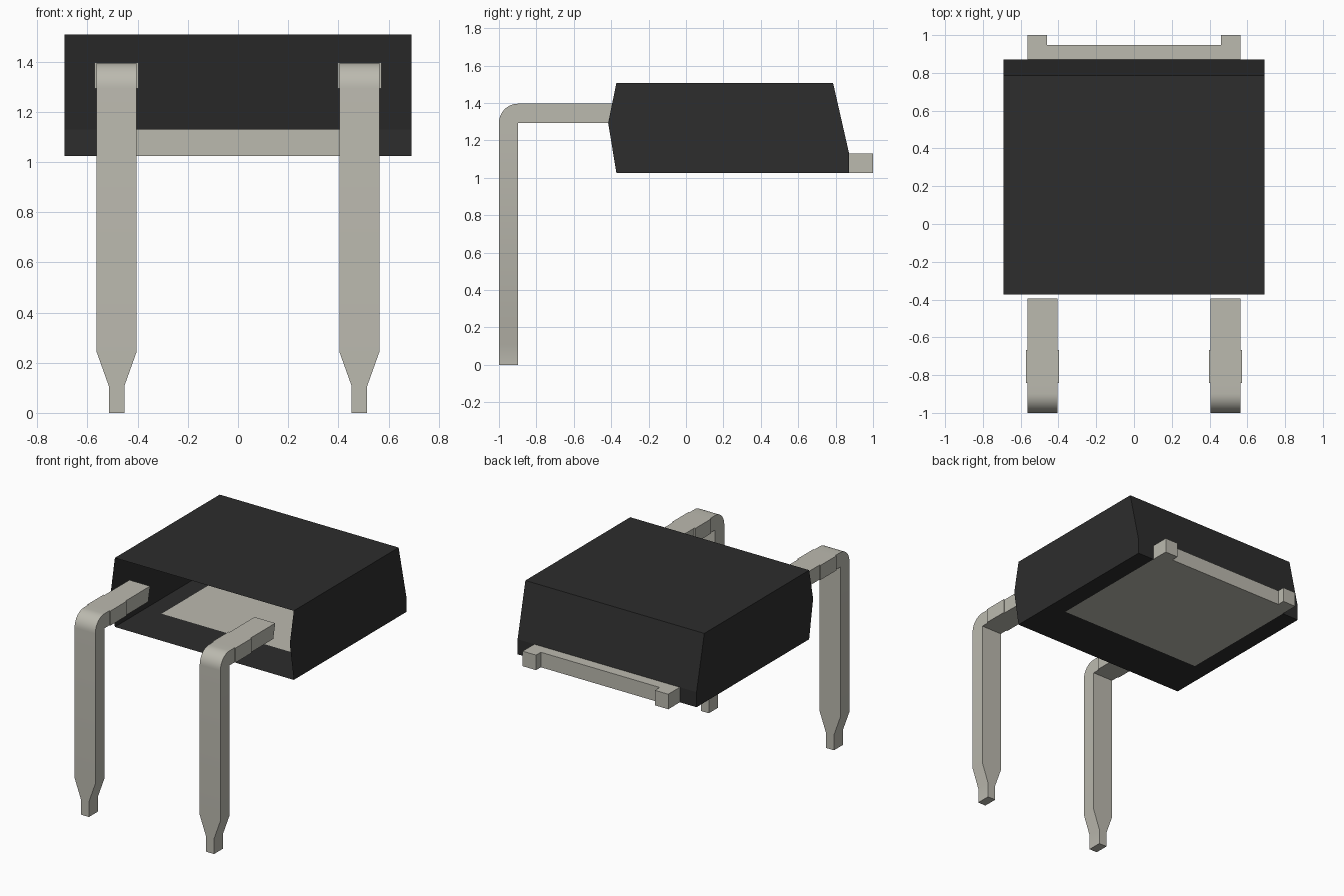
import bpy, bmesh, math

cube = bpy.data.objects.get("Cube")
if cube:
    bpy.data.objects.remove(cube, do_unlink=True)


def material(name, rgb):
    m = bpy.data.materials.new(name)
    m.diffuse_color = (*rgb, 1)
    m.use_nodes = True
    bsdf = m.node_tree.nodes["Principled BSDF"]
    bsdf.inputs["Base Color"].default_value = (*rgb, 1)
    bsdf.inputs["Roughness"].default_value = 0.6
    return m


BLACK = material("black_plastic", (0.026, 0.026, 0.026))
METAL = material("tinned_metal", (0.50, 0.49, 0.43))


def finish(name, bm, mats):
    bmesh.ops.recalc_face_normals(bm, faces=bm.faces)
    me = bpy.data.meshes.new(name)
    bm.to_mesh(me)
    bm.free()
    for m in mats:
        me.materials.append(m)
    ob = bpy.data.objects.new(name, me)
    bpy.context.collection.objects.link(ob)
    return ob


def prism(start, end):
    """Closed prism between two matching outlines."""
    bm = bmesh.new()
    a = [bm.verts.new(p) for p in start]
    b = [bm.verts.new(p) for p in end]
    bm.faces.new(a)
    bm.faces.new(b[::-1])
    for i in range(len(a)):
        j = (i + 1) % len(a)
        bm.faces.new((a[i], b[i], b[j], a[j]))
    return bm


def remove_faces(bm, rule):
    doomed = [f for f in bm.faces if rule(f)]
    bmesh.ops.delete(bm, geom=doomed, context='FACES')


def cut(bm, rule, co, no):
    """Slice only the faces picked by the rule."""
    faces = [f for f in bm.faces if rule(f)]
    geom = set(faces)
    for f in faces:
        geom.update(f.verts)
        geom.update(f.edges)
    bmesh.ops.bisect_plane(bm, geom=list(geom), plane_co=co, plane_no=no)


# Shared sizes
HALF_W = 0.692            # body half width
Z0, Z_TAB, Z_TOP = 1.025, 1.13, 1.508
BACK = 0.872
TAB_W, PAD_FRONT = 0.563, -0.04

# Body: thin shell, open at the front, slotted at the back for the tab
profile = [(-0.372, Z_TOP), (0.786, Z_TOP), (BACK, Z_TAB),
           (BACK, Z0), (-0.372, Z0), (-0.416, 1.293)]
bm = prism([(-HALF_W, y, z) for y, z in profile],
           [(HALF_W, y, z) for y, z in profile])
remove_faces(bm, lambda f: f.calc_center_median().y < -0.36)


def is_bottom(f):
    return all(abs(v.co.z - Z0) < 1e-4 for v in f.verts)


def is_slot_wall(f):
    return all(abs(v.co.y - BACK) < 1e-4 for v in f.verts)


for s in (-1, 1):
    cut(bm, lambda f: is_bottom(f) or is_slot_wall(f), (s * TAB_W, 0, 0), (1, 0, 0))
cut(bm, lambda f: is_bottom(f) and abs(f.calc_center_median().x) < 0.1,
    (0, PAD_FRONT, 0), (0, 1, 0))
remove_faces(bm, lambda f: is_slot_wall(f) and abs(f.calc_center_median().x) < 0.1)

# Metal pad flush with the underside
for f in bm.faces:
    c = f.calc_center_median()
    if is_bottom(f) and abs(c.x) < 0.1 and c.y > PAD_FRONT:
        f.material_index = 1
finish("body", bm, [BLACK, METAL])

# Rear tab with two ears, open towards the body
half = [(TAB_W, BACK), (TAB_W, 1.0), (0.46, 1.0), (0.46, 0.947)]
outline = half + [(-x, y) for x, y in reversed(half)]
bm = prism([(x, y, Z0) for x, y in outline], [(x, y, Z_TAB) for x, y in outline])
remove_faces(bm, is_slot_wall)
finish("rear_tab", bm, [METAL])

# Leads: rectangular sections (outer yz, inner yz, half width) along the bend
W, WIDE, TIP = 0.08, 0.088, 0.031
ZI, ZO, YI, YO = 1.294, 1.396, -0.899, -1.0
sections = [((-0.394, ZO), (-0.416, ZI), W)]
for y, w in ((-0.668, W), (-0.668, WIDE), (-0.843, WIDE), (-0.843, W)):
    sections.append(((y, ZO), (y, ZI), w))
STEPS = 10
for i in range(STEPS + 1):
    a = math.pi / 2 * i / STEPS
    outer = (YI + (YO - YI) * math.sin(a), ZI + (ZO - ZI) * math.cos(a))
    sections.append((outer, (YI, ZI), W))
for z, w in ((0.244, W), (0.107, TIP), (0.0, TIP)):
    sections.append(((YO, z), (YI, z), w))


def lead(name, cx):
    bm = bmesh.new()
    rings = []
    for o, i, w in sections:
        rings.append([bm.verts.new(p) for p in (
            (cx - w, *o), (cx + w, *o), (cx + w, *i), (cx - w, *i))])
    for a, b in zip(rings, rings[1:]):
        for k in range(4):
            n = (k + 1) % 4
            bm.faces.new((a[k], a[n], b[n], b[k]))
    bm.faces.new(rings[-1])
    remove_faces(bm, lambda f: f.calc_area() < 1e-7)
    bmesh.ops.remove_doubles(bm, verts=bm.verts, dist=1e-5)
    ob = finish(name, bm, [METAL])
    bpy.ops.object.select_all(action='DESELECT')
    ob.select_set(True)
    bpy.context.view_layer.objects.active = ob
    bpy.ops.object.shade_smooth_by_angle(angle=math.radians(25))


lead("left_lead", 0.484)
lead("right_lead", -0.484)
